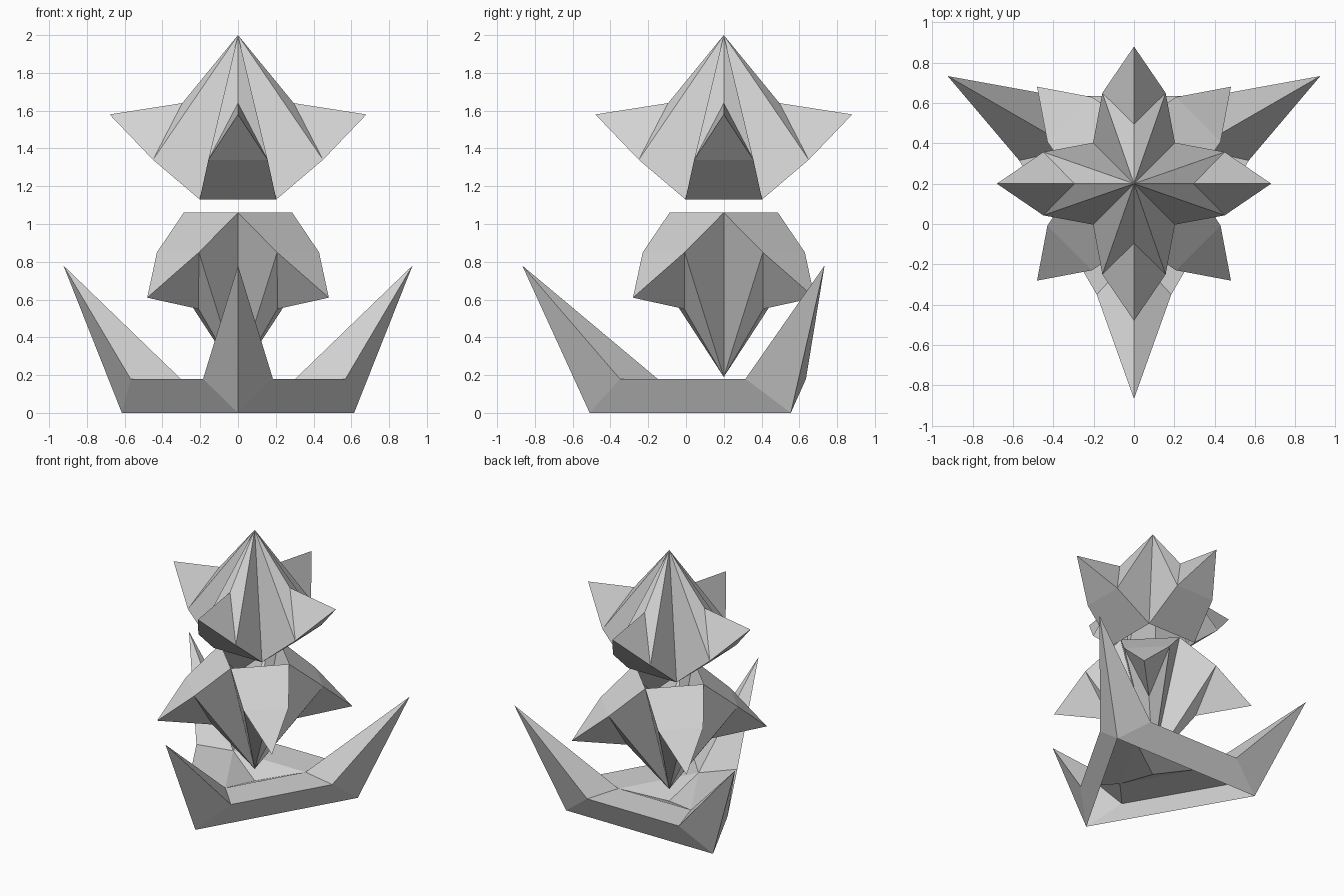
import bpy
import bmesh
from math import radians
from mathutils import Matrix, Vector

cube = bpy.data.objects.get("Cube")
if cube:
    bpy.data.objects.remove(cube, do_unlink=True)

CENTRE = Vector((0, 0.2, 0))

grey = bpy.data.materials.new("light_grey")
grey.use_nodes = True
colour = (0.65, 0.65, 0.65, 1)
grey.diffuse_color = colour
grey.node_tree.nodes["Principled BSDF"].inputs["Base Color"].default_value = colour


def build(name, sector_faces, count, matrix):
    """Repeat one sector's faces around z, weld them and place the result."""
    bm = bmesh.new()
    for i in range(count):
        turn = Matrix.Rotation(radians(360 * i / count), 4, 'Z')
        for face in sector_faces:
            bm.faces.new([bm.verts.new(turn @ Vector(p)) for p in face])
    bmesh.ops.remove_doubles(bm, verts=bm.verts, dist=0.002)
    bmesh.ops.transform(bm, matrix=matrix, verts=bm.verts)
    bmesh.ops.recalc_face_normals(bm, faces=bm.faces)
    mesh = bpy.data.meshes.new(name)
    bm.to_mesh(mesh)
    bm.free()
    mesh.materials.append(grey)
    obj = bpy.data.objects.new(name, mesh)
    bpy.context.collection.objects.link(obj)
    return obj


def mirrored(face):
    return [(x, -y, z) for x, y, z in reversed(face)]


# Four-pointed hollow star, open at the rim; heights run from rim to apex
apex = (0, 0, 0.87)
ridge = (0.295, 0, 0.51)
tip = (0.68, 0, 0.45)
shoulder = (0.45, 0.157, 0.21)
rim = (0.203, 0.203, 0)
half = [(apex, ridge, shoulder), (ridge, tip, shoulder), (apex, shoulder, rim)]
point = half + [mirrored(f) for f in half]
point += [(tip, mirrored([shoulder])[0], shoulder),
          (shoulder, mirrored([shoulder])[0], mirrored([rim])[0], rim)]

build("upper_star", point, 4, Matrix.Translation(CENTRE + Vector((0, 0, 1.13))))

# The lower star is the same shape, upside down and turned by an eighth
flip = Matrix.Rotation(radians(45), 4, 'Z') @ Matrix.Rotation(radians(180), 4, 'X')
build("lower_star", point, 4, Matrix.Translation(CENTRE + Vector((0, 0, 1.06))) @ flip)

# Three-horned base: hollow below, with a shallow dish in the middle
third = Matrix.Rotation(radians(120), 4, 'Z')


def following(p):
    return tuple(third @ Vector(p))


corner = (0.71, 0, 0)
horn = (1.067, 0, 0.78)
left = (0.55, 0.185, 0.18)
right = (0.55, -0.185, 0.18)
inner = (0.35, 0, 0.18)
dish = (0, 0, 0.1)
horn_sector = [
    (corner, horn, left), (corner, right, horn),
    (horn, inner, left), (horn, right, inner),
    (corner, left, following(right), following(corner)),
    (left, inner, following(inner), following(right)),
    (inner, dish, following(inner)),
]
build("horned_base", horn_sector, 3,
      Matrix.Translation(CENTRE) @ Matrix.Rotation(radians(-90), 4, 'Z'))
